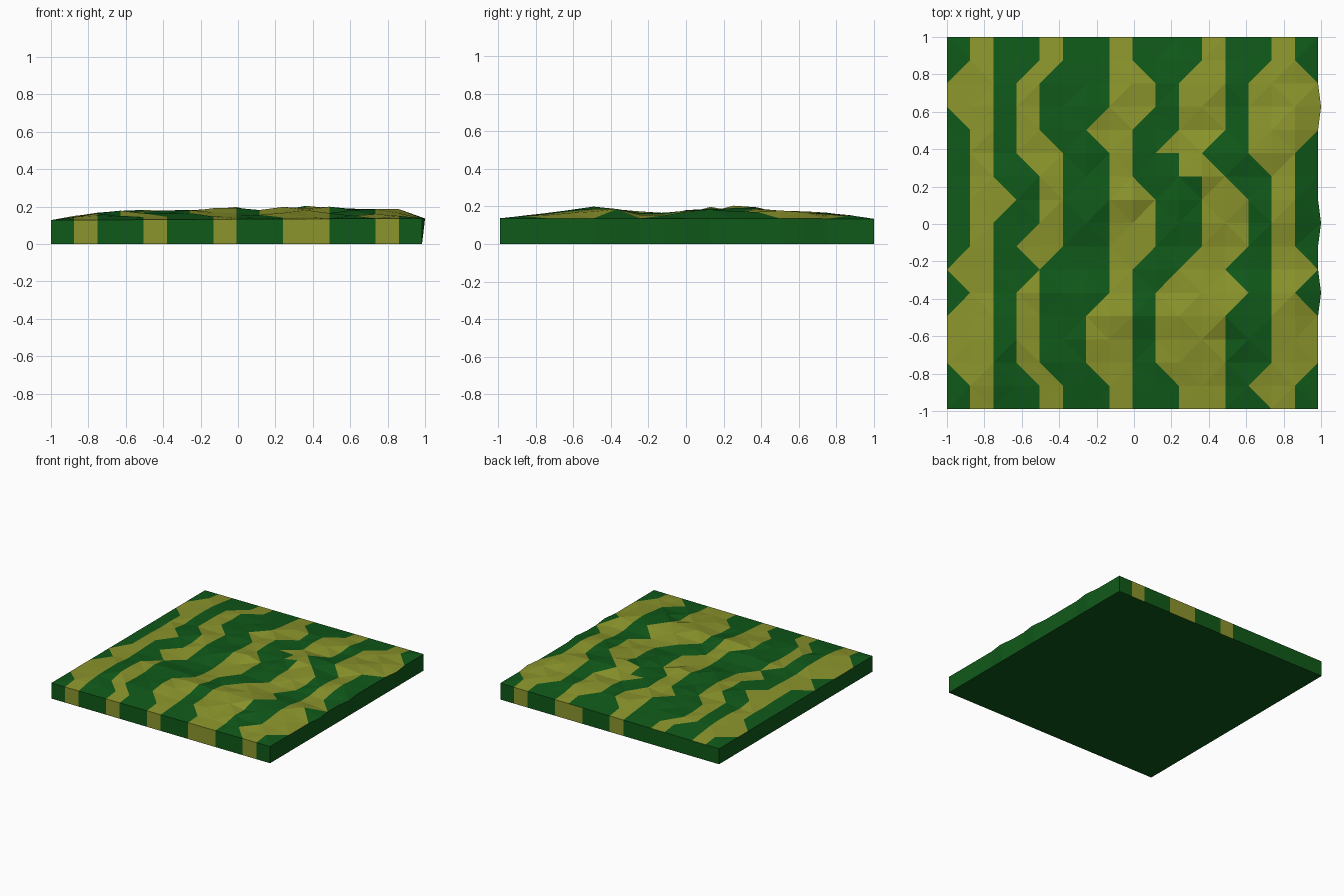
import bpy, bmesh, random

if "Cube" in bpy.data.objects:
    bpy.data.objects.remove(bpy.data.objects["Cube"])

random.seed(4)
N = 16
X0, Y0, STEP_X, STEP_Y = -1.0, -0.99, 0.124, 0.1244


def material(name, color):
    m = bpy.data.materials.new(name)
    m.diffuse_color = (*color, 1)
    m.use_nodes = True
    m.node_tree.nodes["Principled BSDF"].inputs["Base Color"].default_value = m.diffuse_color
    return m


def interp(points, t):
    for (a, u), (b, v) in zip(points, points[1:]):
        if t <= b:
            return u + (v - u) * (t - a) / (b - a)
    return points[-1][1]


# Stripe edges: base column, rows shifted one left, rows shifted one right
EDGES = [
    (1, (2, 3, 4, 6, 13, 14), ()),
    (2, (), (9,)),
    (4, (2, 3, 4, 5, 7, 11, 12, 13, 14), ()),
    (5, (2, 3, 4, 5, 6, 12, 13, 14), ()),
    (7, (2, 3, 4, 12), ()),
    (8, (), (7, 8, 9, 13, 14)),
    (10, (2, 3, 4, 5, 11), (7, 8, 9, 10, 15, 16)),
    (12, (11,), (5, 7, 8, 9)),
    (14, (1, 11, 12, 13, 14), ()),
    (15, (), (2, 3, 4, 6, 12, 13, 14)),
]


def edge_at(edge, row):
    base, left, right = edge
    return base - (row in left) + (row in right)


def is_olive(col, row):
    j = min(int(row), N - 1)
    f = row - j
    crossed = sum(edge_at(e, j) * (1 - f) + edge_at(e, j + 1) * f < col for e in EDGES)
    return crossed % 2


def rising(i, j):
    # The cell diagonal follows any stripe edge that crosses it
    for e in EDGES:
        a, b = edge_at(e, j), edge_at(e, j + 1)
        if a != b and min(a, b) == i:
            return b > a
    return (i + j) % 2 == 0


# Height envelopes across x and y
ALONG_X = [(-1, .127), (-.8, .165), (-.6, .182), (-.2, .182), (0, .212),
           (.2, .195), (.38, .208), (.6, .192), (.86, .187), (1, .137)]
ALONG_Y = [(-1, .137), (-.75, .165), (-.5, .205), (-.15, .165), (.25, .212),
           (.5, .182), (.75, .167), (.87, .155), (1, .128)]

bm = bmesh.new()
top, base = {}, {}
for i in range(N + 1):
    for j in range(N + 1):
        x, y = X0 + i * STEP_X, Y0 + j * STEP_Y
        rim = i in (0, N) or j in (0, N)
        if rim:
            z = 0.127 + 0.01 * (i / N) * (1 - 0.3 * j / N)
            base[i, j] = bm.verts.new((x, y, 0))
        else:
            z = 0.13 + (min(interp(ALONG_X, x), interp(ALONG_Y, y)) - 0.13) * random.uniform(0.5, 1)
        # The right rim leans outward in places
        if i == N and j in (5, 8, 13):
            x = 1.0
        top[i, j] = bm.verts.new((x, y, z))

# Faceted striped ground
for i in range(N):
    for j in range(N):
        a, b, c, d = top[i, j], top[i + 1, j], top[i + 1, j + 1], top[i, j + 1]
        if rising(i, j):
            tris = [((a, b, c), 2 / 3, 1 / 3), ((a, c, d), 1 / 3, 2 / 3)]
        else:
            tris = [((a, b, d), 1 / 3, 1 / 3), ((b, c, d), 2 / 3, 2 / 3)]
        for verts, u, v in tris:
            bm.faces.new(verts).material_index = is_olive(i + u, j + v)

# Side walls: bands on the front and back, plain green left and right
ring = ([(i, 0) for i in range(N)] + [(N, j) for j in range(N)]
        + [(i, N) for i in range(N, 0, -1)] + [(0, j) for j in range(N, 0, -1)])
for p, q in zip(ring, ring[1:] + ring[:1]):
    face = bm.faces.new((base[p], base[q], top[q], top[p]))
    col = min(p[0], q[0])
    if p[1] == q[1]:
        bands = (1, 4, 7, 10, 11, 14) if p[1] == 0 else (7, 10, 11, 14)
        face.material_index = int(col in bands)

# Flat underside
bm.faces.new([base[p] for p in reversed(ring)])
bm.normal_update()

mesh = bpy.data.meshes.new("ground_tile")
bm.to_mesh(mesh)
bm.free()
mesh.materials.append(material("dark_green", (0.005, 0.10, 0.01)))
mesh.materials.append(material("olive", (0.26, 0.30, 0.025)))
bpy.context.collection.objects.link(bpy.data.objects.new("ground_tile", mesh))
